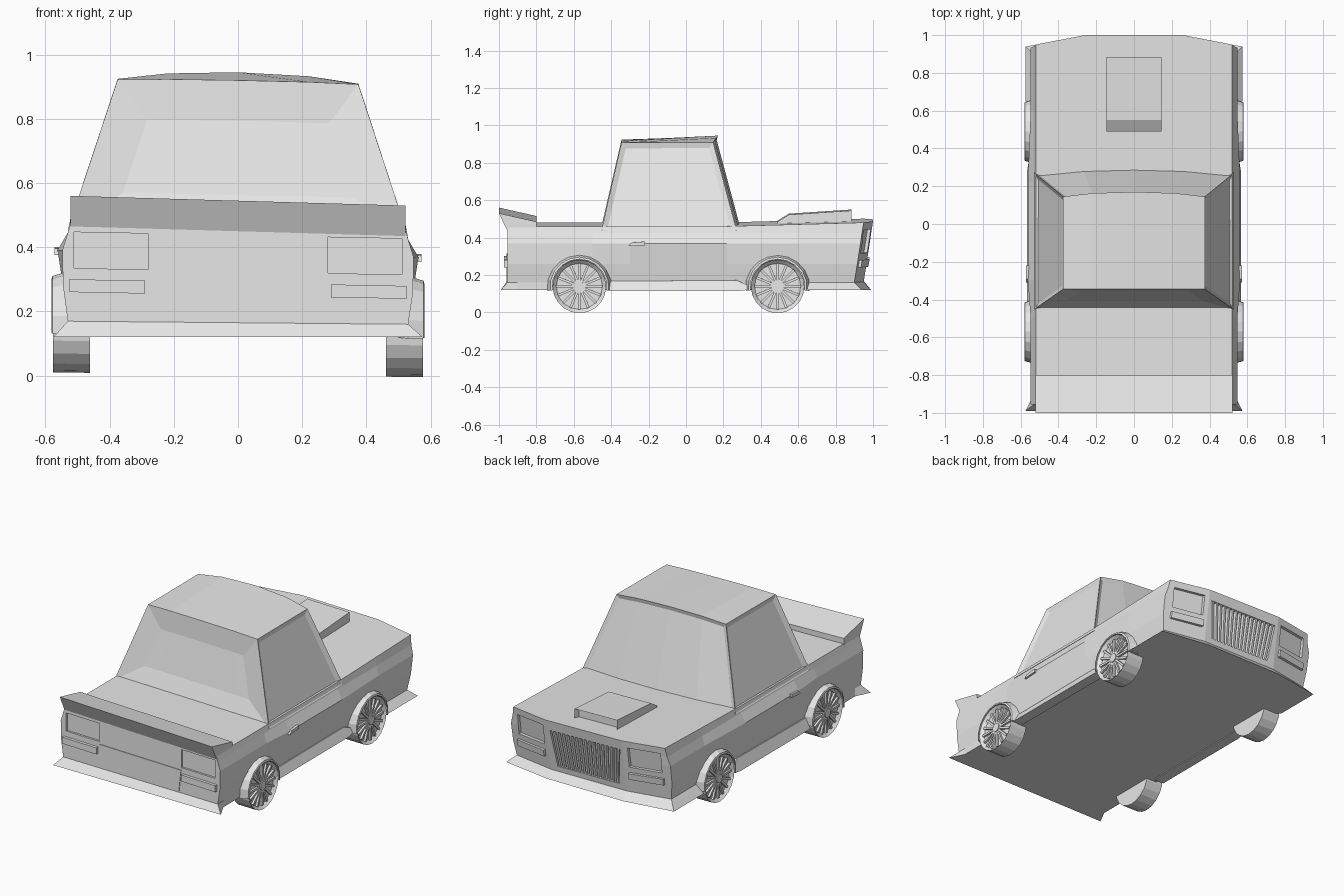
import bpy, bmesh, math
from mathutils import Matrix, Vector

cube = bpy.data.objects.get("Cube")
if cube:
    bpy.data.objects.remove(cube, do_unlink=True)

grey = bpy.data.materials.new("plain_grey")
grey.use_nodes = True
grey.diffuse_color = (0.8, 0.8, 0.8, 1)
grey.node_tree.nodes["Principled BSDF"].inputs["Base Color"].default_value = (0.8, 0.8, 0.8, 1)


def lean(co, amount=0.02):
    # the whole car leans slightly to one side above its flat floor
    return amount * co.x * min(1, max(0, (co.z - 0.12) / 0.1))


def finish(bm, name, roll=lean):
    bmesh.ops.remove_doubles(bm, verts=bm.verts, dist=0.0001)
    bmesh.ops.recalc_face_normals(bm, faces=bm.faces)
    for v in bm.verts:
        v.co.z -= roll(v.co)
    mesh = bpy.data.meshes.new(name)
    bm.to_mesh(mesh)
    bm.free()
    mesh.materials.append(grey)
    obj = bpy.data.objects.new(name, mesh)
    bpy.context.collection.objects.link(obj)
    return obj


def hull(layers, along=False):
    # stack of half outlines, mirrored in x, capped in strips
    bm = bmesh.new()
    rings = []
    for half in layers:
        right = [bm.verts.new(p) for p in half]
        left = [bm.verts.new((-x, y, z)) for x, y, z in half]
        rings.append(right + left[::-1])
    n = len(layers[0])
    for a, b in zip(rings, rings[1:]):
        for i in range(2 * n):
            j = (i + 1) % (2 * n)
            bm.faces.new((a[i], a[j], b[j], b[i]))
    for ring in (rings[0], rings[-1]):
        strips = [(ring[:n], n // 2 - 1), (ring[n:], n // 2 - 1)] if along else [(ring, n - 1)]
        for h, count in strips:
            for i in range(count):
                bm.faces.new((h[i], h[i + 1], h[-2 - i], h[-1 - i]))
    bmesh.ops.remove_doubles(bm, verts=bm.verts, dist=0.0001)
    bmesh.ops.recalc_face_normals(bm, faces=bm.faces)
    return bm


def inset(bm, test, thickness, depth):
    bm.normal_update()
    faces = [f for f in bm.faces if test(f.normal)]
    bmesh.ops.inset_region(bm, faces=faces, thickness=thickness, depth=depth, use_even_offset=True)


def prism(bm, near, far):
    a = [bm.verts.new(p) for p in near]
    b = [bm.verts.new(p) for p in far]
    bm.faces.new(a)
    bm.faces.new(b)
    for i in range(len(a)):
        j = (i + 1) % len(a)
        bm.faces.new((a[i], a[j], b[j], b[i]))


def nose(x, z, d):
    return 0.95 + (z - 0.165) * 0.154 - 0.19 * max(0, abs(x) - 0.26) + d


def tail(x, z, d):
    return -0.955 - d


def panel(bm, corners, surface, inner, outer):
    # prism following an end face of the body, between two offsets from it
    prism(bm, [(x, surface(x, z, inner), z) for x, z in corners],
          [(x, surface(x, z, outer), z) for x, z in corners])


def rect(x0, x1, z0, z1, s=1):
    return [(s * x0, z0), (s * x1, z0), (s * x1, z1), (s * x0, z1)]


# Body shell: height, side x, nose y, tail y, door bulge
ROWS = [(0.12, 0.53, 0.99, -0.99, 0), (0.165, 0.53, 0.95, -0.955, 0),
        (0.27, 0.545, 0.966, -0.955, 0), (0.38, 0.547, 0.983, -0.955, 0.015),
        (0.435, 0.53, 0.991, -0.955, 0), (0.47, 0.52, 1.0, -0.955, 0)]
layers = []
for k, (z, x, front, rear, bulge) in enumerate(ROWS):
    wide = 0.575 if k == 0 else x
    half = [(0.26, front), (wide, front - 0.05), (wide, 0.65), (x, 0.6), (x + bulge, 0.22),
            (x + bulge, -0.3), (x, -0.5), (x, -0.9), (wide, rear)]
    top = k == len(ROWS) - 1
    layers.append([(px, py, z + (0.022 * max(0, py - 0.2) / 0.8 if top else 0)) for px, py in half])
body = finish(hull(layers), "body_shell")

# Recesses for lamps and grille
GRILLE = [(-0.21, 0.2), (0.21, 0.2), (0.24, 0.43), (-0.24, 0.43)]
bm = bmesh.new()
panel(bm, GRILLE, nose, -0.025, 0.05)
for s in (1, -1):
    panel(bm, rect(0.29, 0.49, 0.325, 0.45, s), nose, -0.018, 0.05)
    panel(bm, rect(0.28, 0.51, 0.325, 0.437, s), tail, -0.012, 0.05)
cutter = finish(bm, "recess_cutter")
cutter.hide_render = True
cutter.hide_set(True)
cutter.display_type = 'WIRE'
cut = body.modifiers.new("recesses", 'BOOLEAN')
cut.object = cutter
cut.solver = 'EXACT'

# Grille slats
bm = bmesh.new()
SLATS = 16
for i in range(SLATS):
    t = (i + 0.5) / SLATS * 2 - 1
    panel(bm, [(0.21 * t - 0.006, 0.2), (0.21 * t + 0.006, 0.2),
               (0.24 * t + 0.006, 0.43), (0.24 * t - 0.006, 0.43)], nose, -0.03, -0.004)
finish(bm, "grille_slats")

# Lower lamps at both ends, and the plate between the tail lamps
for name, surface, x1 in (("front_lamps", nose, 0.5), ("rear_lamps", tail, 0.525)):
    bm = bmesh.new()
    for s in (1, -1):
        panel(bm, rect(0.29, x1, 0.25, 0.29, s), surface, -0.02, 0.018)
    finish(bm, name)
bm = bmesh.new()
panel(bm, [(-0.265, 0.167), (0.265, 0.167), (0.28, 0.31), (-0.28, 0.31)], tail, -0.005, 0.004)
finish(bm, "tail_panel")

# Rear spoiler
bm = bmesh.new()
profile = [(-0.8, 0.455), (-0.8, 0.5), (-1.0, 0.545), (-0.955, 0.45)]
prism(bm, [(-0.522, y, z) for y, z in profile], [(0.522, y, z) for y, z in profile])
finish(bm, "spoiler", lambda co: 0.029 * co.x)

# Hood scoop with an open mouth
bm = bmesh.new()
profile = [(0.49, 0.46), (0.49, 0.488), (0.55, 0.525), (0.885, 0.547), (0.885, 0.46)]
prism(bm, [(-0.145, y, z) for y, z in profile], [(0.145, y, z) for y, z in profile])
bmesh.ops.recalc_face_normals(bm, faces=bm.faces)
inset(bm, lambda n: n.y > 0.9, 0.01, -0.03)
finish(bm, "hood_scoop")

# Cabin with recessed glass
base = [(0, 0.305, 0.445), (0.27, 0.298, 0.445), (0.53, 0.272, 0.445),
        (0.53, -0.453, 0.445), (0.27, -0.453, 0.445), (0, -0.453, 0.445)]
roof = [(0, 0.17, 0.945), (0.22, 0.163, 0.937), (0.375, 0.145, 0.917),
        (0.375, -0.345, 0.915), (0.22, -0.345, 0.919), (0, -0.345, 0.92)]
bm = hull([base, roof], along=True)
inset(bm, lambda n: n.y > 0.7, 0.022, -0.012)
inset(bm, lambda n: n.y < -0.7, 0.125, -0.02)
for s in (1, -1):
    inset(bm, lambda n: n.x * s > 0.9, 0.028, -0.014)
finish(bm, "cabin")


def wheel(name, s, y):
    # tyre with a dished face, spokes and hub
    centre = Vector((0, y, 0.146))
    bm = bmesh.new()
    turn = Matrix.Rotation(math.pi / 2, 4, 'Y')
    bmesh.ops.create_cone(bm, cap_ends=True, segments=20, radius1=0.143, radius2=0.143, depth=0.115,
                          matrix=Matrix.Translation(centre + Vector((s * 0.518, 0, 0))) @ turn)
    inset(bm, lambda n: n.x * s > 0.9, 0.02, -0.02)
    for i in range(16):
        spin = Matrix.Rotation(i * math.tau / 16, 4, 'X')
        bmesh.ops.create_cube(bm, matrix=Matrix.Translation(centre) @ spin
                              @ Matrix.Translation((s * 0.56, 0, 0.072))
                              @ Matrix.Diagonal((0.016, 0.013, 0.104, 1)))
    bmesh.ops.create_cone(bm, cap_ends=True, segments=16, radius1=0.027, radius2=0.027, depth=0.03,
                          matrix=Matrix.Translation(centre + Vector((s * 0.559, 0, 0))) @ turn)
    finish(bm, name, lambda co: 0.013 * co.x)


def flare(name, s, y):
    # arch swept around the wheel
    section = [(0.146, 0.5), (0.146, 0.581), (0.157, 0.578), (0.172, 0.53)]
    bm = bmesh.new()
    rings = []
    for i in range(11):
        a = math.radians(-8 + 196 * i / 10)
        rings.append([bm.verts.new((s * x, y + r * math.cos(a), 0.146 + r * math.sin(a)))
                      for r, x in section])
    for a, b in zip(rings, rings[1:]):
        for i in range(4):
            j = (i + 1) % 4
            bm.faces.new((a[i], a[j], b[j], b[i]))
    bm.faces.new(rings[0])
    bm.faces.new(rings[-1])
    finish(bm, name, lambda co: 0.013 * co.x)


for s, side in ((1, "left"), (-1, "right")):
    for y, end in ((-0.57, "rear"), (0.49, "front")):
        wheel(f"{end}_wheel_{side}", s, y)
        flare(f"{end}_arch_{side}", s, y)
    # Side skirt, sloping outwards to its foot
    bm = bmesh.new()
    outer = [(0.566, -0.41, 0.115), (0.566, 0.28, 0.115), (0.55, 0.38, 0.125),
             (0.538, 0.27, 0.178), (0.538, -0.41, 0.172)]
    prism(bm, [(s * x, y, z) for x, y, z in outer], [(s * 0.5, y, z) for x, y, z in outer])
    finish(bm, f"side_skirt_{side}")
    # Door handle
    bm = bmesh.new()
    grip = [(-0.31, 0.365), (-0.22, 0.37), (-0.22, 0.39), (-0.29, 0.385)]
    prism(bm, [(s * 0.54, y, z) for y, z in grip], [(s * 0.572, y, z) for y, z in grip])
    finish(bm, f"door_handle_{side}")
